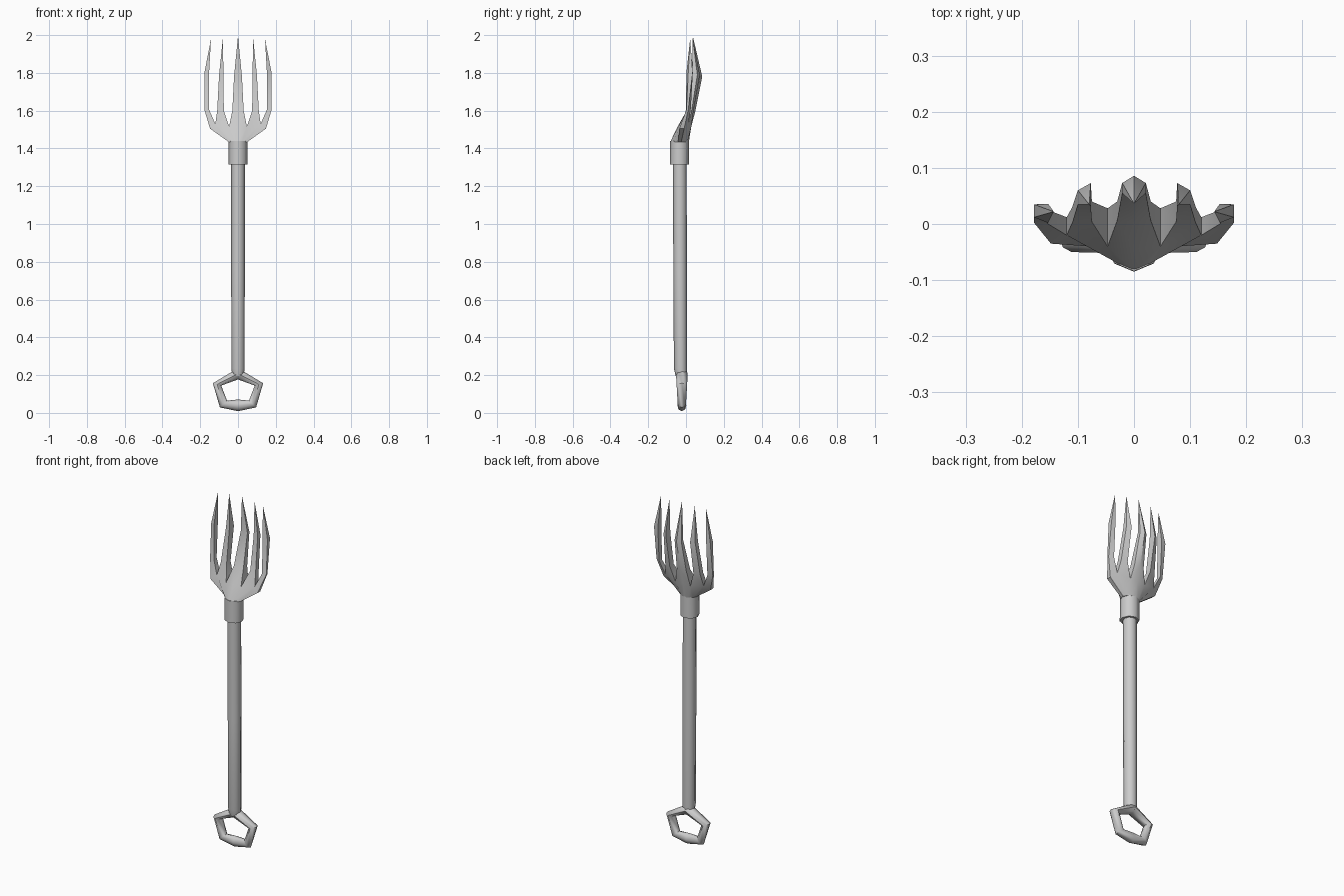
import bpy, bmesh, math
from mathutils import Vector

if "Cube" in bpy.data.objects:
    bpy.data.objects.remove(bpy.data.objects["Cube"])


def finish(name, bm, angle):
    bmesh.ops.recalc_face_normals(bm, faces=bm.faces)
    me = bpy.data.meshes.new(name)
    bm.to_mesh(me)
    bm.free()
    ob = bpy.data.objects.new(name, me)
    bpy.context.collection.objects.link(ob)
    bpy.ops.object.select_all(action='DESELECT')
    ob.select_set(True)
    bpy.context.view_layer.objects.active = ob
    bpy.ops.object.shade_smooth_by_angle(angle=math.radians(angle))
    return ob


def bridge(bm, a, b):
    n = len(a)
    for i in range(n):
        bm.faces.new((a[i], a[(i + 1) % n], b[(i + 1) % n], b[i]))


def post(name, rows, sides=8):
    """Vertical lofted post: rows of (z, centre y, radius)."""
    bm = bmesh.new()
    rings = []
    for z, y, r in rows:
        rings.append([bm.verts.new((r * math.sin(math.tau * i / sides),
                                    y - r * math.cos(math.tau * i / sides), z))
                      for i in range(sides)])
    for a, b in zip(rings, rings[1:]):
        bridge(bm, a, b)
    bm.faces.new(rings[0])
    bm.faces.new(rings[-1])
    return finish(name, bm, 50)


# Shaft and metal collar
post("shaft", [(0.195, -0.025, 0.03), (0.235, -0.029, 0.035),
               (0.75, -0.031, 0.036), (1.33, -0.033, 0.036)])
post("collar", [(1.315, -0.035, 0.05), (1.44, -0.034, 0.05)])

# Five-sided ring grip: (x, z, in-plane radius, depth radius)
half = [(0.111, 0.151, 0.023, 0.028), (0.077, 0.047, 0.026, 0.022)]
path = [(0, 0.207, 0.03, 0.031)] + half + [(0, 0.04, 0.031, 0.024)]
path += [(-x, z, r, d) for x, z, r, d in reversed(half)]
bm = bmesh.new()
rings = []
for x, z, r, d in path:
    out = Vector((x, 0, z - 0.12)).normalized()
    rings.append([bm.verts.new(Vector((x, -0.022, z))
                               + out * r * math.cos(math.tau * i / 8)
                               + Vector((0, d, 0)) * math.sin(math.tau * i / 8))
                  for i in range(8)])
for i in range(len(rings)):
    bridge(bm, rings[i], rings[(i + 1) % len(rings)])
finish("grip", bm, 50)

# Fork head: every edge point is (x, z, front y, back y).
# Neighbouring tines share root edges; walls made twice are interior and dropped.
r0, r1 = (0, 1.435, -0.083, 0.015), (0.022, 1.435, -0.074, 0.008)
r2, r3 = (0.042, 1.435, -0.058, -0.005), (0.05, 1.435, -0.042, -0.025)
v0, v1 = (0, 1.515, -0.045, 0.028), (0.047, 1.515, -0.04, 0.028)
v2, v3 = (0.12, 1.53, -0.02, 0.012), (0.148, 1.505, -0.035, -0.01)
tines = [
    ([(r0, r1), (v0, v1),
      ((0, 1.6, 0.004, 0.05), (0.03, 1.6, 0.006, 0.04)),
      ((0, 1.78, 0.052, 0.086), (0.021, 1.78, 0.055, 0.073))], (0, 0.036, 1.995)),
    ([(r1, r2), (v1, v2),
      ((0.075, 1.6, 0.004, 0.04), (0.11, 1.6, 0.002, 0.03)),
      ((0.077, 1.79, 0.032, 0.073), (0.1, 1.79, 0.035, 0.06))], (0.08, 0.035, 1.985)),
    ([(r2, r3), (v2, v3),
      ((0.153, 1.605, 0.0, 0.025), (0.178, 1.605, 0.002, 0.012)),
      ((0.153, 1.8, 0.002, 0.036), (0.178, 1.8, 0.012, 0.035))], (0.143, 0.022, 1.98)),
]
bm = bmesh.new()
cache, faces = {}, {}


def vert(x, y, z):
    key = (round(x, 4), round(y, 4), round(z, 4))
    if key not in cache:
        cache[key] = bm.verts.new(key)
    return cache[key]


def add(*vs):
    key = frozenset(vs)
    if key in faces:
        faces[key] = None
    else:
        faces[key] = vs


for s in (1, -1):
    for rows, tip in tines:
        loops = []
        for (xl, zl, fl, bl), (xr, zr, fr, br) in rows:
            loops.append([vert(s * xl, fl, zl), vert(s * xr, fr, zr),
                          vert(s * xr, br, zr), vert(s * xl, bl, zl)])
        add(*loops[0])
        for a, b in zip(loops, loops[1:]):
            for i in range(4):
                j = (i + 1) % 4
                add(a[i], a[j], b[j], b[i])
        t = vert(s * tip[0], tip[1], tip[2])
        for i in range(4):
            add(loops[-1][i], loops[-1][(i + 1) % 4], t)
for vs in faces.values():
    if vs:
        bm.faces.new(vs)
finish("fork_head", bm, 30)
